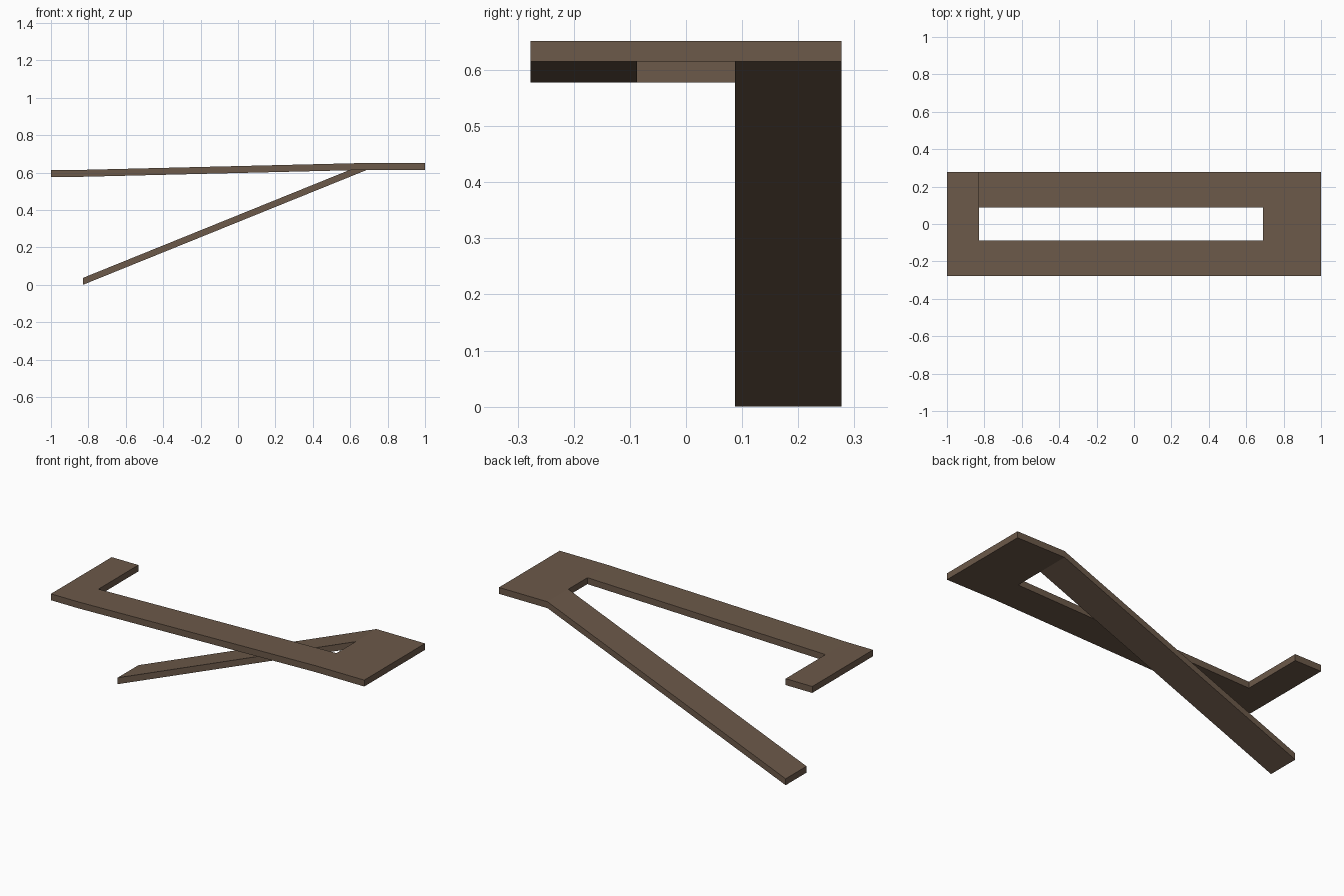
import bpy, bmesh

if "Cube" in bpy.data.objects:
    bpy.data.objects.remove(bpy.data.objects["Cube"])

T = 0.037                               # vertical thickness
XS = (-1.0, -0.83, 0.69, 1.0)
YS = (-0.277, -0.087, 0.087, 0.277)
HIGH, MID, LOW = 0.652, 0.615, T        # top heights: right platform, left end, ramp foot

mat = bpy.data.materials.new("brown")
mat.diffuse_color = (0.15, 0.10, 0.067, 1)
mat.use_nodes = True
mat.node_tree.nodes["Principled BSDF"].inputs["Base Color"].default_value = mat.diffuse_color

bm = bmesh.new()


def slab(i, j, z0, z1):
    """Top quad of one plan cell, sloping from z0 (left) to z1 (right)."""
    x0, x1, y0, y1 = XS[i], XS[i + 1], YS[j], YS[j + 1]
    bm.faces.new([bm.verts.new(p) for p in
                  ((x0, y0, z0), (x1, y0, z1), (x1, y1, z1), (x0, y1, z0))])


# flat left end and right platform
for j in range(3):
    slab(0, j, MID, MID)
    slab(2, j, HIGH, HIGH)
slab(1, 0, MID, HIGH)                   # gently sloping front walkway
slab(1, 2, LOW, HIGH)                   # steep back ramp down to the ground

# join the cells and thicken straight down
bmesh.ops.remove_doubles(bm, verts=bm.verts[:], dist=1e-4)
geom = bmesh.ops.extrude_face_region(bm, geom=bm.faces[:], use_keep_orig=True)["geom"]
bmesh.ops.translate(bm, vec=(0, 0, -T),
                    verts=[g for g in geom if isinstance(g, bmesh.types.BMVert)])
bmesh.ops.recalc_face_normals(bm, faces=bm.faces[:])

mesh = bpy.data.meshes.new("ramp_walkway")
bm.to_mesh(mesh)
bm.free()
mesh.materials.append(mat)
bpy.context.collection.objects.link(bpy.data.objects.new("ramp_walkway", mesh))
